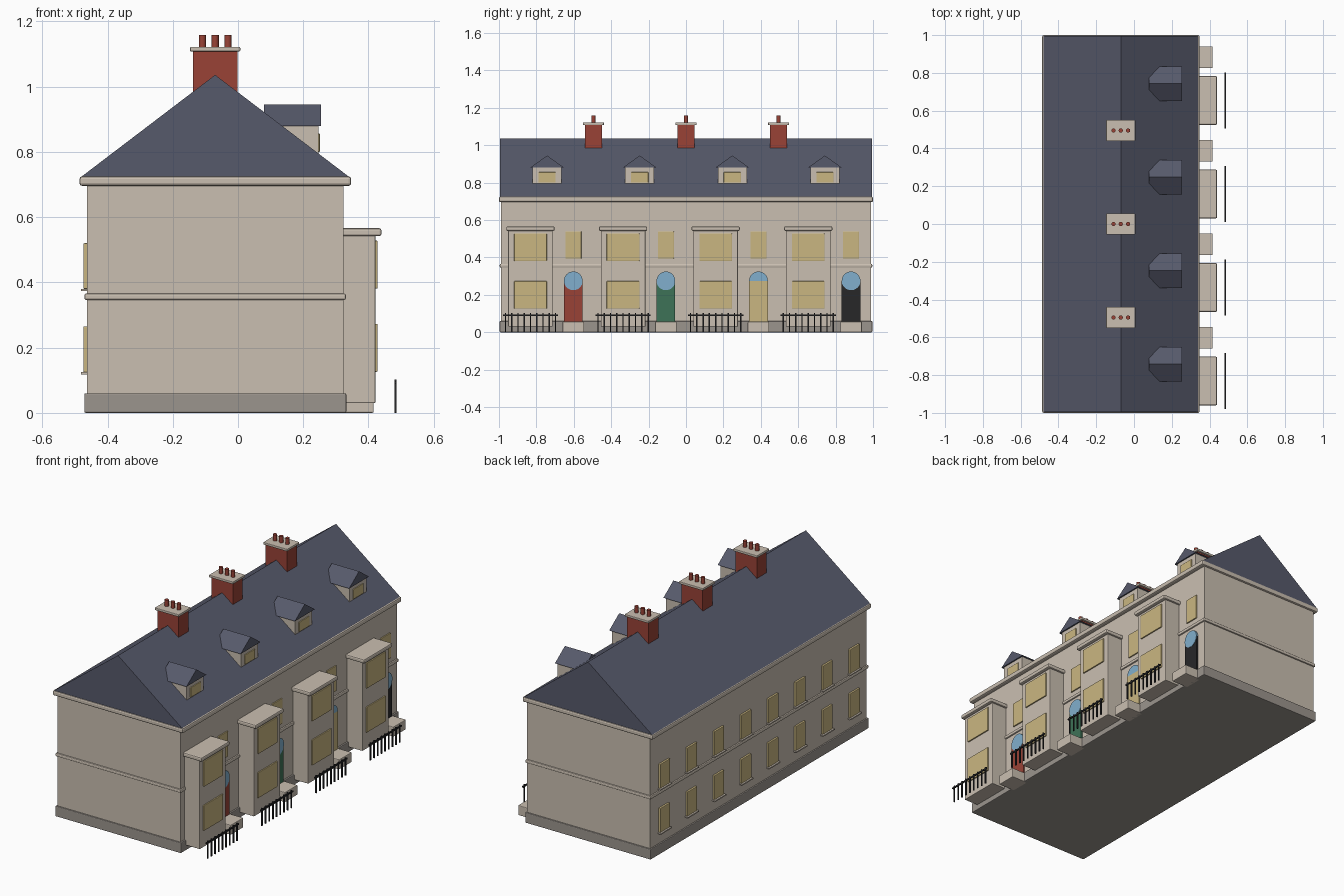
import bpy, bmesh, math
from mathutils import Matrix

if "Cube" in bpy.data.objects:
    bpy.data.objects.remove(bpy.data.objects["Cube"])


def material(name, r, g, b):
    m = bpy.data.materials.new(name)
    m.diffuse_color = (r, g, b, 1)
    m.use_nodes = True
    m.node_tree.nodes["Principled BSDF"].inputs["Base Color"].default_value = m.diffuse_color
    return m


WALL = material("cream_stone", .59, .52, .44)
STONE = material("grey_stone", .33, .30, .27)
SLATE = material("slate", .094, .101, .147)
BRICK = material("red_brick", .32, .055, .037)
PANE = material("warm_glass", .59, .47, .22)
BLUE = material("fanlight_blue", .22, .43, .61)
GREEN = material("green_paint", .048, .17, .095)
BLACK = material("black_iron", .02, .02, .022)


def finish(name, bm, mat, bevel=0):
    bmesh.ops.recalc_face_normals(bm, faces=bm.faces[:])
    me = bpy.data.meshes.new(name)
    bm.to_mesh(me)
    bm.free()
    me.materials.append(mat)
    ob = bpy.data.objects.new(name, me)
    bpy.context.collection.objects.link(ob)
    if bevel:
        mod = ob.modifiers.new("soft_edges", 'BEVEL')
        mod.width = bevel
        mod.segments = 2
    return ob


def add_box(bm, x, y, z):
    """Box from (min, max) pairs."""
    c = [(a + b) / 2 for a, b in (x, y, z)]
    s = [b - a for a, b in (x, y, z)]
    bmesh.ops.create_cube(bm, size=1, matrix=Matrix.Translation(c) @ Matrix.Diagonal((*s, 1)))


def box(name, x, y, z, mat, bevel=0):
    bm = bmesh.new()
    add_box(bm, x, y, z)
    return finish(name, bm, mat, bevel)


def span(c, w):
    return (c - w / 2, c + w / 2)


def cylinder(name, loc, r, depth, mat, axis='Z', sides=24):
    bm = bmesh.new()
    m = Matrix.Translation(loc)
    if axis == 'X':
        m = m @ Matrix.Rotation(math.pi / 2, 4, 'Y')
    bmesh.ops.create_cone(bm, cap_ends=True, segments=sides, radius1=r, radius2=r, depth=depth, matrix=m)
    ob = finish(name, bm, mat)
    ob.data.shade_smooth()
    ob.data.set_sharp_from_angle(angle=math.radians(40))
    return ob


def prism(name, profile, shift, mat):
    """Closed profile pushed along a vector."""
    bm = bmesh.new()
    f = bm.faces.new([bm.verts.new(p) for p in profile])
    ext = bmesh.ops.extrude_face_region(bm, geom=[f], use_keep_orig=True)
    bmesh.ops.translate(bm, vec=shift, verts=[v for v in ext["geom"] if isinstance(v, bmesh.types.BMVert)])
    return finish(name, bm, mat)


# Main block with its horizontal bands and roof
RIDGE = -0.07
box("wall_block", (-.463, .323), (-.988, .988), (.03, .715), WALL)
box("plinth", (-.471, .332), (-.996, .996), (0, .06), STONE, .004)
box("string_course", (-.471, .331), (-.996, .996), (.346, .366), WALL, .006)
box("eaves_cornice", (-.486, .347), (-1, 1), (.696, .725), WALL, .008)
prism("main_roof", [(-.48, -.995, .724), (.34, -.995, .724), (RIDGE, -.995, 1.036)], (0, 1.99, 0), SLATE)

# Chimneys on the party walls
for i in (-1, 0, 1):
    y = i * .495
    box("chimney_stack", span(RIDGE, .136), span(y, .09), (.90, 1.11), BRICK)
    box("chimney_cap", span(RIDGE, .154), span(y, .112), (1.108, 1.122), WALL, .003)
    for k in (-1, 0, 1):
        cylinder("chimney_pot", (RIDGE + k * .039, y, 1.139), .011, .038, BRICK, sides=16)

# Four houses
for i, door_mat in enumerate((BRICK, GREEN, PANE, BLACK)):
    cy = (i - 1.5) * .495

    # Bay with windows
    by = cy - .089
    box("bay", (.30, .421), span(by, .238), (.03, .545), WALL, .003)
    box("bay_cap", (.30, .440), span(by, .258), (.542, .566), WALL, .007)
    for z in (.126, .381):
        box("bay_window", (.418, .428), span(by, .175), (z, z + .147), PANE, .003)

    # Door, fanlight, step and the window above
    dy = cy + .14
    box("door", (.318, .332), span(dy, .10), (.055, .275), door_mat)
    cylinder("fanlight", (.325, dy, .275), .05, .013 if i == 2 else .018, BLUE, 'X', 32)
    box("door_step", (.31, .416), span(dy, .115), (0, .057), WALL, .004)
    box("hall_window", (.318, .330), span(dy, .086), (.394, .54), PANE, .003)

    # Dormer
    box("dormer_body", (.09, .246), span(cy, .155), (.78, .882), WALL)
    prism("dormer_roof", [(.08, cy - .091, .88), (.08, cy + .091, .88), (.08, cy, .945)], (.174, 0, 0), SLATE)
    box("dormer_window", (.243, .251), span(cy, .092), (.80, .856), PANE, .002)

    # Railing
    bm = bmesh.new()
    add_box(bm, (.479, .486), span(by, .296), (.088, .096))
    for k in range(9):
        add_box(bm, span(.4825, .007), span(by + (k - 4) * .0335, .007), (0, .102))
    finish("railing", bm, BLACK)

    # Rear windows with sills
    for s in (-1, 1):
        wy = cy + s * .124
        for z in (.125, .38):
            box("rear_window", (-.474, -.46), span(wy, .09), (z, z + .14), PANE, .003)
            box("rear_sill", (-.482, -.46), span(wy, .102), (z - .007, z), WALL)
